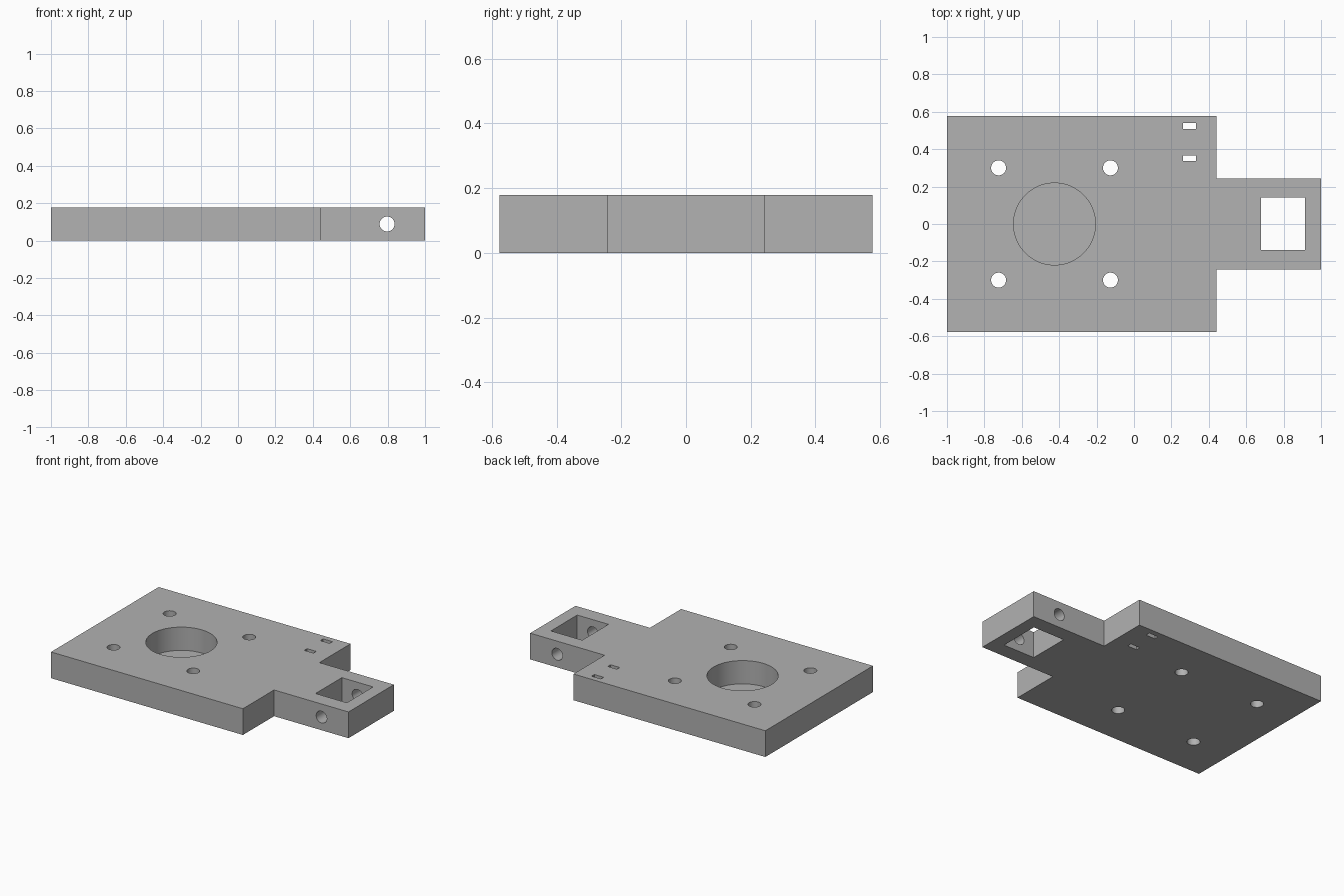
import bpy
import bmesh
from math import radians

cube = bpy.data.objects.get("Cube")
if cube:
    bpy.data.objects.remove(cube, do_unlink=True)

THICK = 0.178
MID = THICK / 2

# Single grey material
grey = bpy.data.materials.new("plain grey")
grey.use_nodes = True
grey.diffuse_color = (0.445, 0.445, 0.445, 1)
grey.node_tree.nodes["Principled BSDF"].inputs["Base Color"].default_value = grey.diffuse_color

# Plate with a narrow tab: outline extruded upward
outline = [(-1, -0.577), (0.441, -0.577), (0.441, -0.243), (1, -0.243),
           (1, 0.243), (0.441, 0.243), (0.441, 0.577), (-1, 0.577)]
bm = bmesh.new()
base = bm.faces.new([bm.verts.new((x, y, 0)) for x, y in outline])
top = bmesh.ops.extrude_face_region(bm, geom=[base])["geom"]
bmesh.ops.translate(bm, vec=(0, 0, THICK),
                    verts=[v for v in top if isinstance(v, bmesh.types.BMVert)])
bmesh.ops.recalc_face_normals(bm, faces=bm.faces)
mesh = bpy.data.meshes.new("mounting_plate")
bm.to_mesh(mesh)
bm.free()
plate = bpy.data.objects.new("mounting_plate", mesh)
bpy.context.collection.objects.link(plate)
mesh.materials.append(grey)


def cut(cutter):
    """Subtract the cutter from the plate, then discard it."""
    cutter.hide_render = True
    cutter.data.materials.append(grey)
    bpy.ops.object.select_all(action="DESELECT")
    plate.select_set(True)
    bpy.context.view_layer.objects.active = plate
    mod = plate.modifiers.new("cut", "BOOLEAN")
    mod.operation = "DIFFERENCE"
    mod.solver = "EXACT"
    mod.object = cutter
    bpy.ops.object.modifier_apply(modifier=mod.name)
    bpy.data.objects.remove(cutter, do_unlink=True)


def round_cut(location, radius, depth=0.4, rotation=(0, 0, 0), sides=48):
    bpy.ops.mesh.primitive_cylinder_add(vertices=sides, radius=radius, depth=depth,
                                        location=location, rotation=rotation)
    cut(bpy.context.object)


def box_cut(x, y, width, length):
    bpy.ops.mesh.primitive_cube_add(size=1, location=(x, y, MID))
    box = bpy.context.object
    box.scale = (width, length, 0.4)
    cut(box)


# Large blind pocket with a thin floor
round_cut((-0.425, 0, 0.22), 0.219, depth=0.4, sides=96)

# Four screw holes around the pocket
for x in (-0.724, -0.126):
    for y in (-0.3, 0.3):
        round_cut((x, y, MID), 0.04)

# Two small tie slots
for y in (0.351, 0.524):
    box_cut(0.297, y, 0.07, 0.03)

# Square window in the tab, and the pin hole crossing it
box_cut(0.797, 0.002, 0.235, 0.282)
round_cut((0.797, 0, MID), 0.04, depth=0.8, rotation=(radians(90), 0, 0))

# Smooth bores, sharp edges
plate.select_set(True)
bpy.context.view_layer.objects.active = plate
bpy.ops.object.shade_smooth_by_angle(angle=radians(30))
